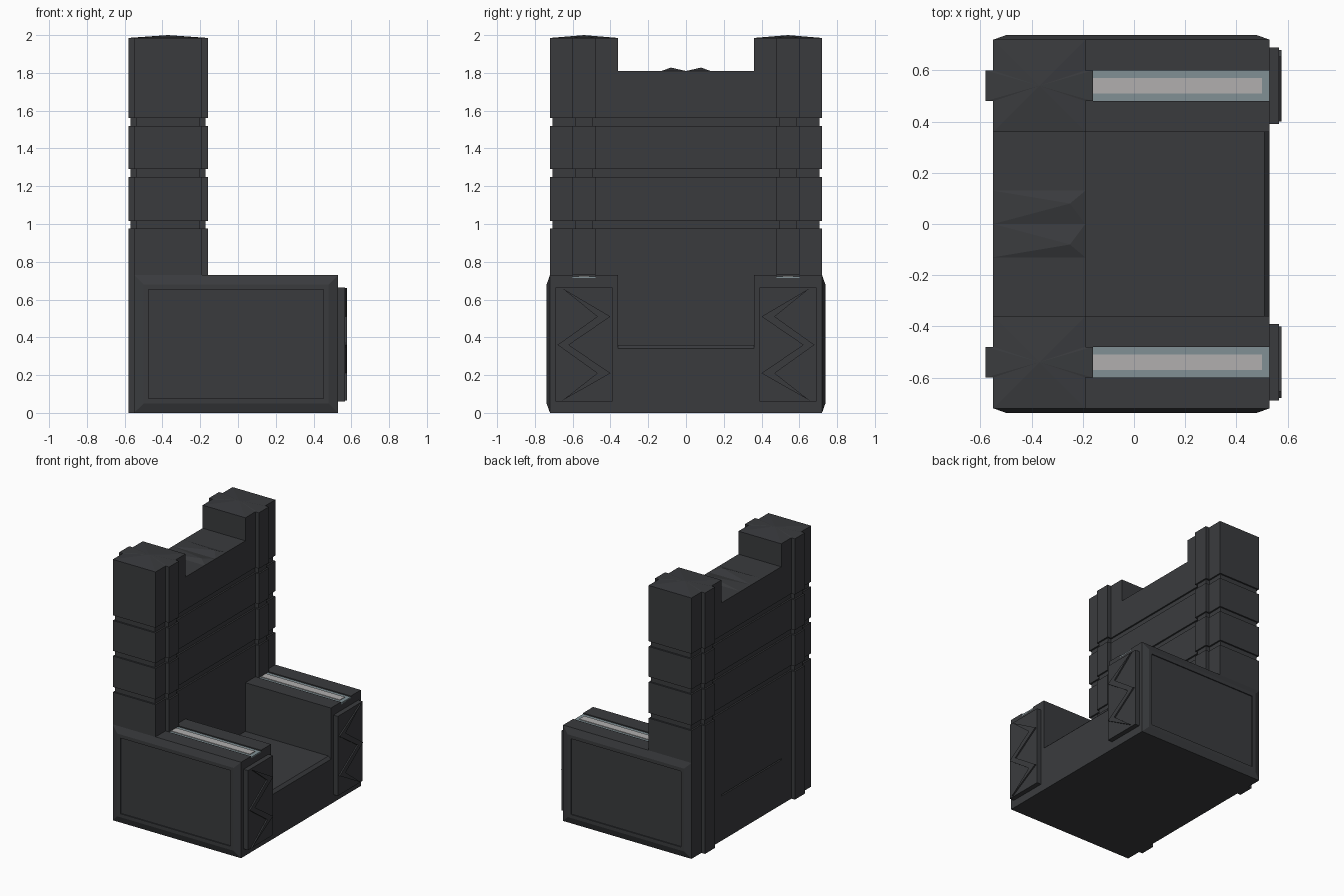
import bpy, bmesh

if "Cube" in bpy.data.objects:
    bpy.data.objects.remove(bpy.data.objects["Cube"])

def material(name, rgb):
    m = bpy.data.materials.new(name)
    m.diffuse_color = (*rgb, 1)
    m.use_nodes = True
    m.node_tree.nodes["Principled BSDF"].inputs["Base Color"].default_value = m.diffuse_color
    return m

STONE = material("dark_stone", (0.042, 0.044, 0.048))
TRIM = material("blue_grey_trim", (0.22, 0.28, 0.30))
PALE = material("pale_inlay", (0.44, 0.43, 0.43))

def loft(name, rings, mat=STONE, apex=None):
    """Skin matching point rings and cap both ends; apex pokes the last cap."""
    bm = bmesh.new()
    loops = [[bm.verts.new(p) for p in r] for r in rings]
    n = len(loops[0])
    for a, b in zip(loops, loops[1:]):
        for i in range(n):
            j = (i + 1) % n
            bm.faces.new((a[i], a[j], b[j], b[i]))
    bm.faces.new(loops[0])
    if apex:
        tip = bm.verts.new(apex)
        for i in range(n):
            bm.faces.new((loops[-1][i], loops[-1][(i + 1) % n], tip))
    else:
        bm.faces.new(loops[-1])
    bmesh.ops.recalc_face_normals(bm, faces=bm.faces)
    me = bpy.data.meshes.new(name)
    bm.to_mesh(me)
    bm.free()
    me.materials.append(mat)
    ob = bpy.data.objects.new(name, me)
    bpy.context.collection.objects.link(ob)
    return ob

def rect_z(x0, x1, y0, y1, z):
    return [(x0, y0, z), (x1, y0, z), (x1, y1, z), (x0, y1, z)]

def box(name, x0, x1, y0, y1, z0, z1, mat=STONE):
    return loft(name, [rect_z(x0, x1, y0, y1, z0), rect_z(x0, x1, y0, y1, z1)], mat)

def along_x(profile, x):
    return [(x, y, z) for y, z in profile]

# U-shaped base with a channel along each arm top
half = [(0.36, 0.34), (0.36, 0.73), (0.48, 0.73), (0.48, 0.715),
        (0.60, 0.715), (0.60, 0.73), (0.72, 0.73), (0.72, 0)]
profile = half + [(-y, z) for y, z in reversed(half)]
loft("base_and_arms", [along_x(profile, -0.55), along_x(profile, 0.53)])

# Seat slab with chamfered front edge
seat = [(-0.19, 0.34), (0.53, 0.34), (0.51, 0.36), (-0.19, 0.36)]
loft("seat", [[(x, y, z) for x, z in seat] for y in (-0.36, 0.36)])

# Backrest plan: slab with vertical ribs front and back, d shrinks it for grooves
def back_half(d, inner=None):
    xb, xf, rb, rf = -0.55 + d, -0.19 - d, -0.58 + d, -0.16 - d
    y0, y1, y2 = 0.48 + d, 0.60 - d, 0.72 - d
    pts = [(xf, y0), (rf, y0), (rf, y1), (xf, y1), (xf, y2),
           (xb, y2), (xb, y1), (rb, y1), (rb, y0), (xb, y0)]
    return pts if inner is None else [(xf, inner)] + pts + [(xb, inner)]

def back_ring(z, d):
    h = back_half(d)
    return [(x, y, z) for x, y in h] + [(x, -y, z) for x, y in reversed(h)]

rings = [back_ring(0.73, 0)]
for z0, z1 in ((0.975, 1.015), (1.25, 1.29), (1.52, 1.56)):
    rings += [back_ring(z0, 0), back_ring(z0, 0.012), back_ring(z1, 0.012), back_ring(z1, 0)]
rings.append(back_ring(1.81, 0))
loft("backrest", rings)
box("lower_backrest", -0.55, -0.19, -0.36, 0.36, 0.35, 0.74)

for s, side in ((1, "left"), (-1, "right")):
    # Post tops
    plan = back_half(0, 0.36)
    loft(side + "_post", [[(x, s * y, z) for x, y in plan] for z in (1.81, 1.985)],
         apex=(-0.37, s * 0.54, 2.0))
    # Rough bumps on the backrest top
    loft(side + "_top_bump", [rect_z(-0.55, -0.19, min(0, s * 0.13), max(0, s * 0.13), z)
                              for z in (1.80, 1.81)], apex=(-0.25, s * 0.08, 1.828))
    # Rear rib down to the floor
    ya, yb = sorted((s * 0.48, s * 0.60))
    box(side + "_rear_rib", -0.58, -0.54, ya, yb, 0, 0.73)
    # Arm top inlay
    box(side + "_arm_trim", -0.17, 0.53, ya, yb, 0.71, 0.722, TRIM)
    box(side + "_arm_inlay", -0.17, 0.50, ya + 0.03, yb - 0.03, 0.715, 0.727, PALE)

    # Bevelled side panel with a recessed centre
    def frame(i, y):
        x0, x1, z0, z1 = -0.55 + i, 0.53 - i, i, 0.73 - i
        return [(x, s * y, z) for x, z in ((x0, z0), (x1, z0), (x1, z1), (x0, z1))]
    loft(side + "_side_panel", [frame(0, 0.715), frame(0, 0.72), frame(0.05, 0.738),
                                frame(0.077, 0.738), frame(0.077, 0.73)])

    # Arm front plate with raised zigzag
    yc, yd = sorted((s * 0.39, s * 0.69))
    box(side + "_arm_front_plate", 0.52, 0.567, yc, yd, 0.06, 0.665)
    zig = [(0.655, 0.66), (0.40, 0.51), (0.62, 0.36), (0.40, 0.21), (0.655, 0.065),
           (0.47, 0.21), (0.68, 0.36), (0.47, 0.51)]
    zig = [(s * y, z) for y, z in zig]
    loft(side + "_zigzag", [along_x(zig, 0.56), along_x(zig, 0.577)])
